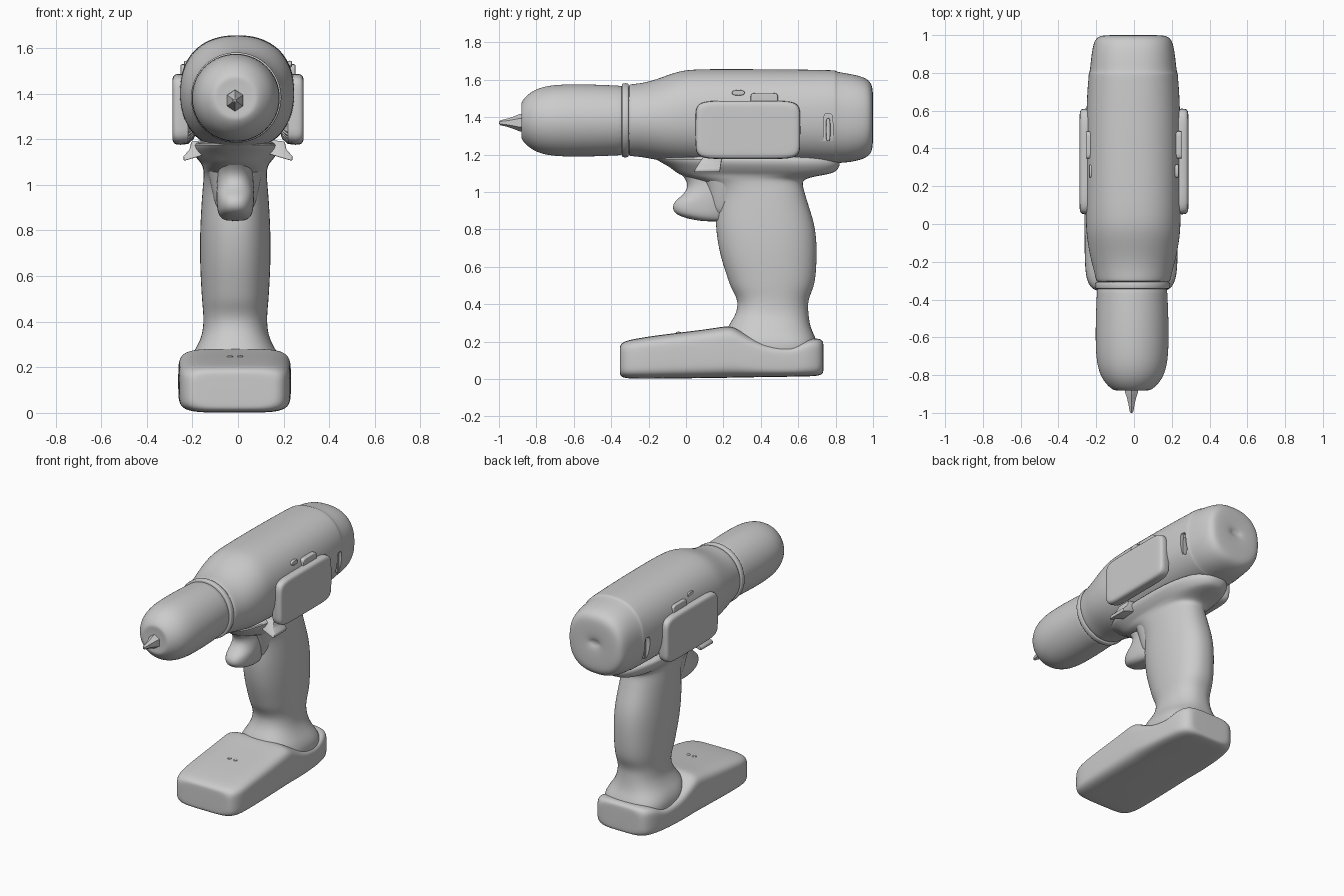
import bpy, bmesh, math

AXES = {'X': (1, 2, 0), 'Y': (0, 2, 1), 'Z': (0, 1, 2)}


def loft(name, axis, rows, seg=32, sub=2, mirror=False):
    """Rows: (position, u_min, u_max, v_min, v_max, roundness) -> closed skin."""
    bm = bmesh.new()
    u, v, w = AXES[axis]
    rings = []
    for t, u0, u1, v0, v1, n in rows:
        ring = []
        for i in range(seg):
            a = 2 * math.pi * (i + 0.5) / seg
            c, s = math.cos(a), math.sin(a)
            co = [0, 0, 0]
            co[u] = (u0 + u1) / 2 + (u1 - u0) / 2 * math.copysign(abs(c) ** (2 / n), c)
            co[v] = (v0 + v1) / 2 + (v1 - v0) / 2 * math.copysign(abs(s) ** (2 / n), s)
            co[w] = t
            ring.append(bm.verts.new(co))
        rings.append(ring)
    for a, b in zip(rings, rings[1:]):
        for i in range(seg):
            j = (i + 1) % seg
            bm.faces.new((a[i], a[j], b[j], b[i]))
    bm.faces.new(rings[0])
    bm.faces.new(rings[-1])
    return make(name, bm, sub, mirror)


def make(name, bm, sub=0, mirror=False):
    bmesh.ops.recalc_face_normals(bm, faces=bm.faces)
    me = bpy.data.meshes.new(name)
    bm.to_mesh(me)
    bm.free()
    ob = bpy.data.objects.new(name, me)
    bpy.context.collection.objects.link(ob)
    if sub:
        ob.modifiers.new("smooth", 'SUBSURF').levels = sub
    if mirror:
        ob.modifiers.new("mirror", 'MIRROR')
    return ob


def finish(ob, angle=35):
    bpy.ops.object.select_all(action='DESELECT')
    ob.select_set(True)
    bpy.context.view_layer.objects.active = ob
    bpy.ops.object.convert(target='MESH')
    bpy.ops.object.shade_smooth_by_angle(angle=math.radians(angle))


def turned(rows, cx, cz):
    return [(y, cx - r, cx + r, cz - r, cz + r, 2) for y, r in rows]


def sym(rows, cx):
    return [(t, cx - h, cx + h, a, b, n) for t, h, a, b, n in rows]


def pad(x0, x1, y0, y1, z0, z1, n, r):
    """Rounded side plate standing out along x."""
    return [(x, y0 + i, y1 - i, z0 + i, z1 - i, n) for x, i in
            ((x0, 0), (x1 - r, 0), (x1 - r * 0.4, r * 0.2), (x1, r * 0.8), (x1, r * 2))]


parts = []

# motor housing
body = loft("motor_housing", 'Y', sym([
    (-0.31, 0.185, 1.20, 1.565, 2), (-0.305, 0.197, 1.19, 1.577, 2),
    (-0.25, 0.208, 1.188, 1.58, 2), (-0.18, 0.228, 1.175, 1.595, 2.05),
    (-0.10, 0.242, 1.16, 1.625, 2.15), (-0.04, 0.25, 1.155, 1.645, 2.2),
    (0.03, 0.252, 1.15, 1.657, 2.25), (0.2, 0.253, 1.15, 1.658, 2.3),
    (0.45, 0.252, 1.15, 1.657, 2.3), (0.65, 0.248, 1.15, 1.655, 2.3),
    (0.785, 0.238, 1.15, 1.652, 2.35), (0.80, 0.236, 1.151, 1.65, 2.35),
    (0.805, 0.231, 1.153, 1.643, 2.35), (0.88, 0.224, 1.158, 1.632, 2.4),
    (0.94, 0.215, 1.172, 1.618, 2.4), (0.975, 0.203, 1.19, 1.60, 2.4),
    (0.993, 0.183, 1.215, 1.575, 2.4), (1.0, 0.15, 1.25, 1.54, 2.3),
    (1.0, 0.05, 1.37, 1.44, 2), (0.985, 0.03, 1.39, 1.42, 2)], -0.004))

# slots cut in both sides of the housing
cutter = loft("slot_cutter", 'X', [(x, 0.735, 0.785, 1.245, 1.42, 4) for x in (0.212, 0.35)],
              seg=24, sub=0, mirror=True)
cutter.hide_render = True
cut = body.modifiers.new("slots", 'BOOLEAN')
cut.object, cut.operation, cut.solver = cutter, 'DIFFERENCE', 'EXACT'
finish(body)
bpy.data.objects.remove(cutter)

# raised bar inside each slot
parts.append(loft("slot_bar", 'X', pad(0.18, 0.226, 0.748, 0.772, 1.27, 1.395, 4, 0.005),
                  seg=16, sub=1, mirror=True))

# chuck, collar and nose ring
parts.append(loft("chuck", 'Y', turned([
    (-0.878, 0.06), (-0.882, 0.088), (-0.876, 0.103), (-0.862, 0.123), (-0.83, 0.152),
    (-0.785, 0.175), (-0.72, 0.19), (-0.62, 0.195), (-0.48, 0.193), (-0.36, 0.187),
    (-0.30, 0.185)], -0.01, 1.382)))
parts.append(loft("chuck_collar", 'Y', turned([
    (-0.345, 0.17), (-0.343, 0.194), (-0.34, 0.198), (-0.325, 0.2), (-0.31, 0.198),
    (-0.307, 0.194), (-0.305, 0.17)], -0.008, 1.383)))

# screwdriver bit
parts.append(loft("bit", 'Y', [(y, -0.013 - r, -0.013 + r, 1.37 - k, 1.37 + k, 2) for y, r, k in
             ((-0.86, 0.043, 0.05), (-0.89, 0.04, 0.046), (-0.92, 0.028, 0.034),
              (-0.955, 0.019, 0.022), (-0.99, 0.012, 0.014), (-1.0, 0.005, 0.006))], seg=6, sub=0))

# grip, flaring into the housing above and the battery below
parts.append(loft("handle", 'Z', sym([
    (0.10, 0.21, 0.24, 0.69, 3), (0.17, 0.218, 0.235, 0.70, 3),
    (0.21, 0.213, 0.23, 0.698, 2.9), (0.25, 0.195, 0.215, 0.678, 2.7),
    (0.285, 0.172, 0.225, 0.665, 2.5), (0.33, 0.15, 0.257, 0.657, 2.4),
    (0.37, 0.142, 0.272, 0.654, 2.3), (0.41, 0.14, 0.276, 0.653, 2.3),
    (0.45, 0.142, 0.262, 0.665, 2.3), (0.49, 0.146, 0.238, 0.683, 2.3),
    (0.55, 0.15, 0.218, 0.695, 2.3), (0.65, 0.155, 0.185, 0.70, 2.3),
    (0.75, 0.156, 0.165, 0.699, 2.3), (0.84, 0.153, 0.157, 0.685, 2.3),
    (0.93, 0.148, 0.162, 0.655, 2.3), (1.0, 0.142, 0.155, 0.634, 2.3),
    (1.05, 0.138, 0.10, 0.62, 2.3), (1.075, 0.142, 0.01, 0.64, 2.4),
    (1.095, 0.15, -0.04, 0.77, 2.5), (1.11, 0.165, -0.06, 0.806, 2.5),
    (1.14, 0.187, -0.10, 0.825, 2.5), (1.165, 0.195, -0.15, 0.825, 2.5),
    (1.20, 0.19, -0.2, 0.80, 2.5)], -0.012)))

# trigger
parts.append(loft("trigger", 'Z', sym([
    (0.842, 0.04, 0.10, 0.20, 2.3), (0.852, 0.06, 0.03, 0.22, 2.3),
    (0.87, 0.073, -0.035, 0.23, 2.3), (0.893, 0.079, -0.067, 0.24, 2.4),
    (0.925, 0.082, -0.073, 0.25, 2.4), (0.955, 0.083, -0.057, 0.26, 2.4),
    (0.985, 0.082, -0.015, 0.27, 2.3), (1.02, 0.08, 0.008, 0.28, 2.3),
    (1.055, 0.076, 0.005, 0.28, 2.3), (1.09, 0.08, -0.02, 0.28, 2.3),
    (1.13, 0.09, -0.06, 0.28, 2.3)], -0.012)))
# switch block behind the trigger
parts.append(loft("trigger_block", 'Z', sym([
    (0.87, 0.06, 0.14, 0.30, 2.5), (0.90, 0.085, 0.12, 0.32, 2.5),
    (0.98, 0.105, 0.11, 0.34, 2.5), (1.06, 0.12, 0.09, 0.36, 2.5),
    (1.14, 0.14, 0.04, 0.4, 2.5)], -0.012)))

# battery pack with a saddle under the grip
parts.append(loft("battery", 'Y', sym([
    (-0.354, 0.16, 0.035, 0.165, 4), (-0.352, 0.185, 0.02, 0.18, 4.5),
    (-0.34, 0.21, 0.008, 0.195, 5), (-0.31, 0.23, 0.003, 0.207, 5),
    (-0.26, 0.243, 0.001, 0.217, 5), (-0.16, 0.247, 0.001, 0.233, 5),
    (0.0, 0.248, 0.003, 0.252, 5), (0.14, 0.248, 0.005, 0.27, 5),
    (0.22, 0.248, 0.006, 0.284, 5), (0.26, 0.247, 0.007, 0.278, 5),
    (0.33, 0.245, 0.008, 0.235, 5), (0.41, 0.24, 0.01, 0.195, 5),
    (0.50, 0.233, 0.011, 0.178, 5), (0.57, 0.226, 0.012, 0.178, 5),
    (0.62, 0.22, 0.013, 0.20, 5), (0.66, 0.212, 0.014, 0.214, 5),
    (0.70, 0.195, 0.016, 0.217, 5), (0.722, 0.175, 0.022, 0.212, 4.5),
    (0.733, 0.15, 0.032, 0.20, 4), (0.735, 0.12, 0.05, 0.18, 4)], -0.015)))

# two small indicator studs on the battery
for i, x in enumerate((-0.035, 0.01)):
    parts.append(loft(f"indicator_{i + 1}", 'Z', [
        (z, x - r, x + r, -0.04 - r, -0.04 + r, 2)
        for z, r in ((0.22, 0.016), (0.249, 0.016), (0.253, 0.01))], seg=12, sub=1))

# side plates, tabs and small marks, on both sides
parts.append(loft("side_plate", 'X', pad(0.17, 0.288, 0.05, 0.612, 1.175, 1.488, 7, 0.022),
                  seg=40, sub=1, mirror=True))
parts.append(loft("side_tab", 'X', pad(0.19, 0.252, 0.345, 0.492, 1.45, 1.53, 6, 0.006),
                  seg=24, sub=1, mirror=True))
parts.append(loft("side_mark", 'X', pad(0.19, 0.236, 0.245, 0.315, 1.515, 1.545, 2.5, 0.004),
                  seg=16, sub=1, mirror=True))

# direction levers below the plates
bm = bmesh.new()
outline = ((0.12, 1.20), (0.205, 1.19), (0.212, 1.155), (0.24, 1.125), (0.238, 1.105), (0.12, 1.14))
ends = [[bm.verts.new((x, y0 + (y1 - y0) * (1.2 - z) / 0.1, z)) for x, z in outline]
        for y0, y1 in ((0.10, 0.035), (0.195, 0.18))]
for i in range(6):
    j = (i + 1) % 6
    bm.faces.new((ends[0][i], ends[0][j], ends[1][j], ends[1][i]))
for e in ends:
    bm.faces.new(e)
lever = make("direction_lever", bm, mirror=True)
bev = lever.modifiers.new("round", 'BEVEL')
bev.width, bev.segments = 0.006, 2
parts.append(lever)

for ob in parts:
    finish(ob)
